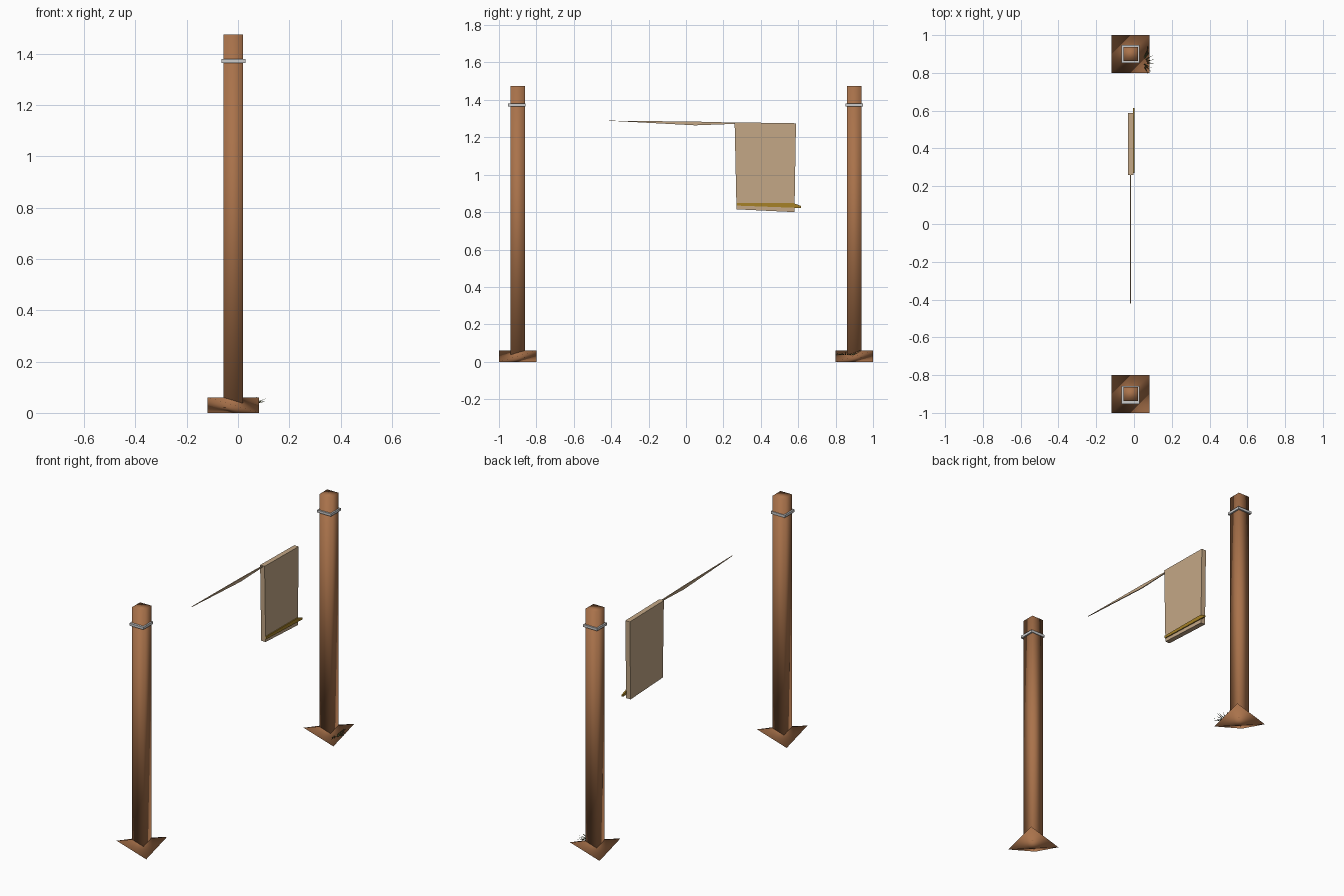
import bpy, bmesh, math, random
from mathutils import Vector

if "Cube" in bpy.data.objects:
    bpy.data.objects.remove(bpy.data.objects["Cube"])

random.seed(4)
CX = -0.018


def material(name, rgb):
    m = bpy.data.materials.new(name)
    m.diffuse_color = (*rgb, 1)
    m.use_nodes = True
    m.node_tree.nodes["Principled BSDF"].inputs["Base Color"].default_value = m.diffuse_color
    return m


WOOD = material("wood", (0.40, 0.17, 0.07))
CLOTH = material("cloth", (0.55, 0.39, 0.24))
GOLD = material("gold_trim", (0.38, 0.22, 0.02))
GRASS = material("grass", (0.08, 0.10, 0.03))


def build(name, verts, faces, mat=None, smooth=False):
    me = bpy.data.meshes.new(name)
    me.from_pydata([tuple(v) for v in verts], [], faces)
    bm = bmesh.new()
    bm.from_mesh(me)
    bmesh.ops.recalc_face_normals(bm, faces=bm.faces)
    for f in bm.faces:
        f.smooth = smooth
    bm.to_mesh(me)
    bm.free()
    if mat:
        me.materials.append(mat)
    ob = bpy.data.objects.new(name, me)
    bpy.context.collection.objects.link(ob)
    return ob


def prism(name, side, x0, x1, mat, smooth=False):
    """Extrude a (y, z) outline from x0 to x1."""
    n = len(side)
    verts = [(x, y, z) for x in (x0, x1) for y, z in side]
    faces = [tuple(range(n)), tuple(range(n, 2 * n))]
    faces += [(i, (i + 1) % n, n + (i + 1) % n, n + i) for i in range(n)]
    return build(name, verts, faces, mat, smooth)


def square(r, z, cy):
    return [(CX + sx * r, cy + sy * r, z)
            for sx, sy in ((-1, -1), (1, -1), (1, 1), (-1, 1))]


for tag, cy in (("front", -0.9), ("back", 0.9)):
    # square post
    w = 0.038
    prism(tag + "_post", [(cy - w, 0.02), (cy + w, 0.02), (cy + w, 1.475), (cy - w, 1.475)],
          CX - w, CX + w, WOOD, True)

    # wedge foot: a tetrahedron with crossing top and bottom ridges
    foot = square(0.1, 0, cy)
    foot[0] = (*foot[0][:2], 0.06)
    foot[2] = (*foot[2][:2], 0.06)
    build(tag + "_foot", foot, [(0, 1, 2), (0, 2, 3), (0, 1, 3), (1, 2, 3)], WOOD, True)

    # thin band tied round the post
    oy = cy - 0.005 if cy < 0 else cy
    ring = (square(0.047, 1.365, oy) + square(0.047, 1.38, oy)
            + square(0.038, 1.365, cy) + square(0.038, 1.38, cy))
    faces = []
    for i in range(4):
        j = (i + 1) % 4
        for a, b in ((0, 4), (4, 12), (12, 8), (8, 0)):
            faces.append((a + i, a + j, b + j, b + i))
    build(tag + "_band", ring, faces)

# hanging cloth panel
prism("cloth_panel", [(0.27, 0.815), (0.58, 0.80), (0.588, 1.275), (0.26, 1.28)],
      -0.033, -0.003, CLOTH)

# gold rod near the hem
prism("hem_rod", [(0.27, 0.835), (0.615, 0.822), (0.615, 0.833), (0.575, 0.848), (0.27, 0.85)],
      -0.006, 0.003, GOLD)

# thin sagging line
prism("line", [(-0.42, 1.289), (0.05, 1.264), (0.37, 1.276), (0.05, 1.284)],
      CX - 0.003, CX + 0.003, CLOTH)

# grass blades by the back foot
verts, faces = [], []
for i in range(9):
    ang = math.radians(-60 + 18 * i)
    root = Vector((0.062 + random.uniform(-0.01, 0.01), 0.83 + 0.008 * i, 0.035))
    d = Vector((math.cos(ang) * 0.045, math.sin(ang) * 0.05, random.uniform(0.005, 0.03)))
    side = Vector((-math.sin(ang), math.cos(ang), 0)) * 0.003
    k = len(verts)
    verts += [root - side, root + side, root + d, root + Vector((0, 0, 0.004))]
    faces += [(k, k + 1, k + 2), (k, k + 2, k + 3), (k + 1, k + 3, k + 2), (k, k + 3, k + 1)]
build("grass_tuft", verts, faces, GRASS)
